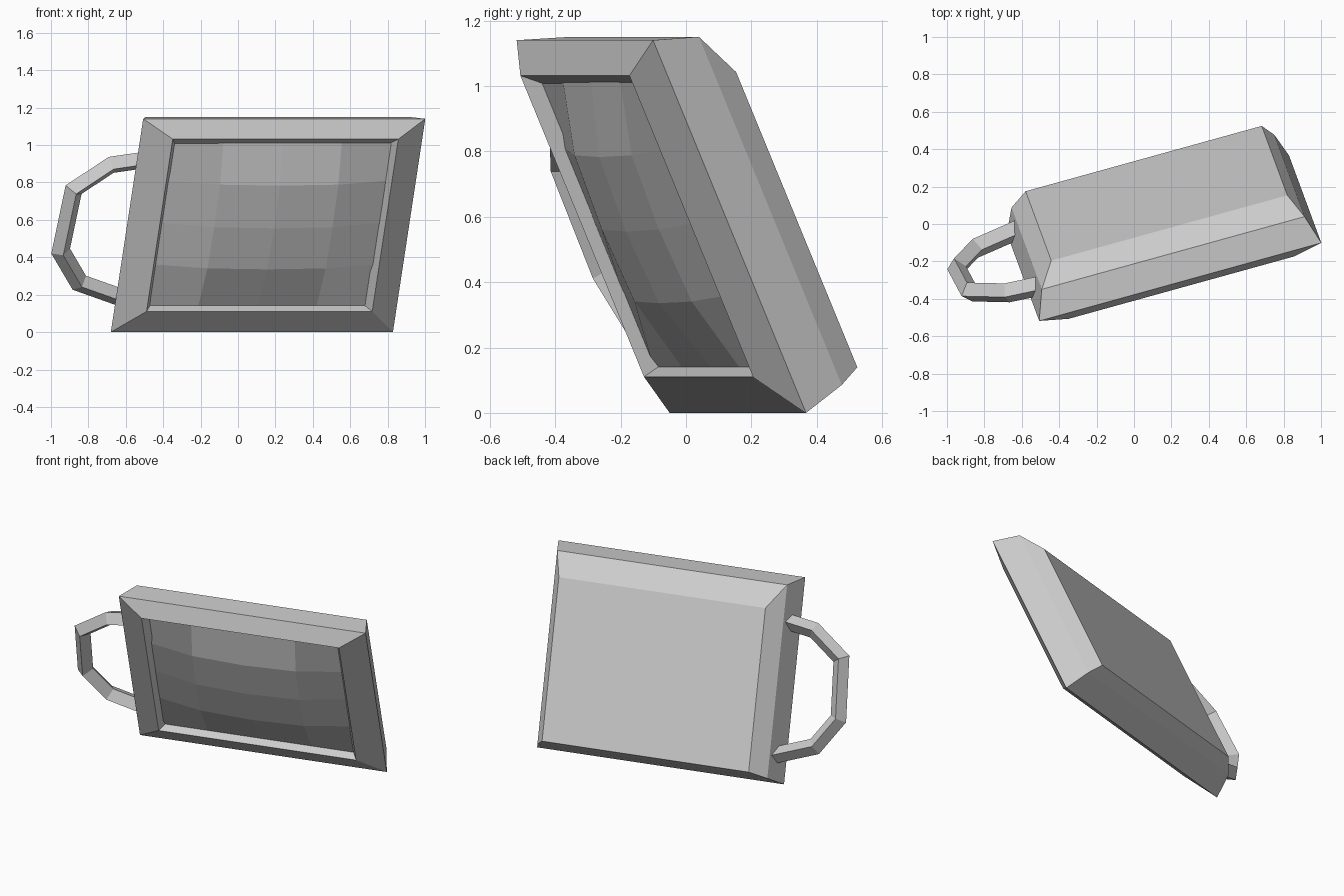
import bpy, bmesh
from mathutils import Vector

if "Cube" in bpy.data.objects:
    bpy.data.objects.remove(bpy.data.objects["Cube"])

# Local frame of the tilted set: u across the front, v up the front, n out of the screen
ORIGIN = Vector((-0.68, -0.05, 0.0))
U = Vector((0.965, 0.267, 0.0))
V = Vector((0.139, -0.376, 0.916))
N = U.cross(V).normalized()
W, H = 1.563, 1.245


def place(u, v, n):
    return ORIGIN + U * u + V * v + N * n


def finish(bm, name):
    mesh = bpy.data.meshes.new(name)
    bm.to_mesh(mesh)
    bm.free()
    obj = bpy.data.objects.new(name, mesh)
    bpy.context.collection.objects.link(obj)
    return obj


def bridge(bm, a, b):
    for i in range(len(a)):
        j = (i + 1) % len(a)
        bm.faces.new((a[i], a[j], b[j], b[i]))


# Casing: rectangular loops as insets (left, right, bottom, top) and depth
loops = [
    (0.155, 0.100, 0.052, 0.207, -0.230),   # back panel
    (0.060, 0.047, 0.028, 0.054, -0.150),   # rear shoulder
    (0.000, 0.000, 0.000, 0.000, 0.000),    # widest outline
    (0.158, 0.155, 0.152, 0.087, 0.072),    # raised bezel edge
    (0.187, 0.185, 0.165, 0.133, 0.025),    # recessed lip
]
bm = bmesh.new()
rings = []
for l, r, b, t, d in loops:
    corners = [(l, b), (W - r, b), (W - r, H - t), (l, H - t)]
    rings.append([bm.verts.new(place(u, v, d)) for u, v in corners])
for a, b in zip(rings, rings[1:]):
    bridge(bm, a, b)
bm.faces.new(list(reversed(rings[0])))
finish(bm, "casing")

# Pillow-shaped screen, tucked slightly under the bezel at the sides and top
l, r, b, t, d = loops[-1]
l, r, t = l - 0.06, r - 0.06, t - 0.03
SEG = 4
BULGE = 0.085
bm = bmesh.new()
grid = []
for j in range(SEG + 1):
    row = []
    for i in range(SEG + 1):
        s, q = i / SEG, j / SEG
        lift = BULGE * (4 * s * (1 - s)) ** 0.7 * (4 * q * (1 - q)) ** 0.5
        row.append(bm.verts.new(place(l + (W - l - r) * s, b + (H - b - t) * q, d + lift)))
    grid.append(row)
for j in range(SEG):
    for i in range(SEG):
        bm.faces.new((grid[j][i], grid[j][i + 1], grid[j + 1][i + 1], grid[j + 1][i]))
finish(bm, "screen")

# Side handle: diamond section swept along a mitred path
path = [Vector(p) for p in [(0.09, 0.975), (-0.115, 0.943), (-0.302, 0.798),
                            (-0.322, 0.440), (-0.192, 0.255), (0.09, 0.155)]]
HALF_WIDTH, HALF_DEPTH, HANDLE_N = 0.049, 0.057, -0.076
bm = bmesh.new()
rings = []
for i, p in enumerate(path):
    d_in = (p - path[i - 1]) if i else path[1] - p
    d_out = (path[i + 1] - p) if i < len(path) - 1 else d_in
    n_in, n_out = [Vector((-q.y, q.x)).normalized() for q in (d_in, d_out)]
    m = (n_in + n_out).normalized()
    m *= HALF_WIDTH / m.dot(n_in)
    section = [(p + m, 0), (p, HALF_DEPTH), (p - m, 0), (p, -HALF_DEPTH)]
    rings.append([bm.verts.new(place(q.x, q.y, HANDLE_N + z)) for q, z in section])
for a, b in zip(rings, rings[1:]):
    bridge(bm, a, b)
bm.faces.new(rings[0])
bm.faces.new(rings[-1])
bmesh.ops.recalc_face_normals(bm, faces=bm.faces)
finish(bm, "side_handle")
